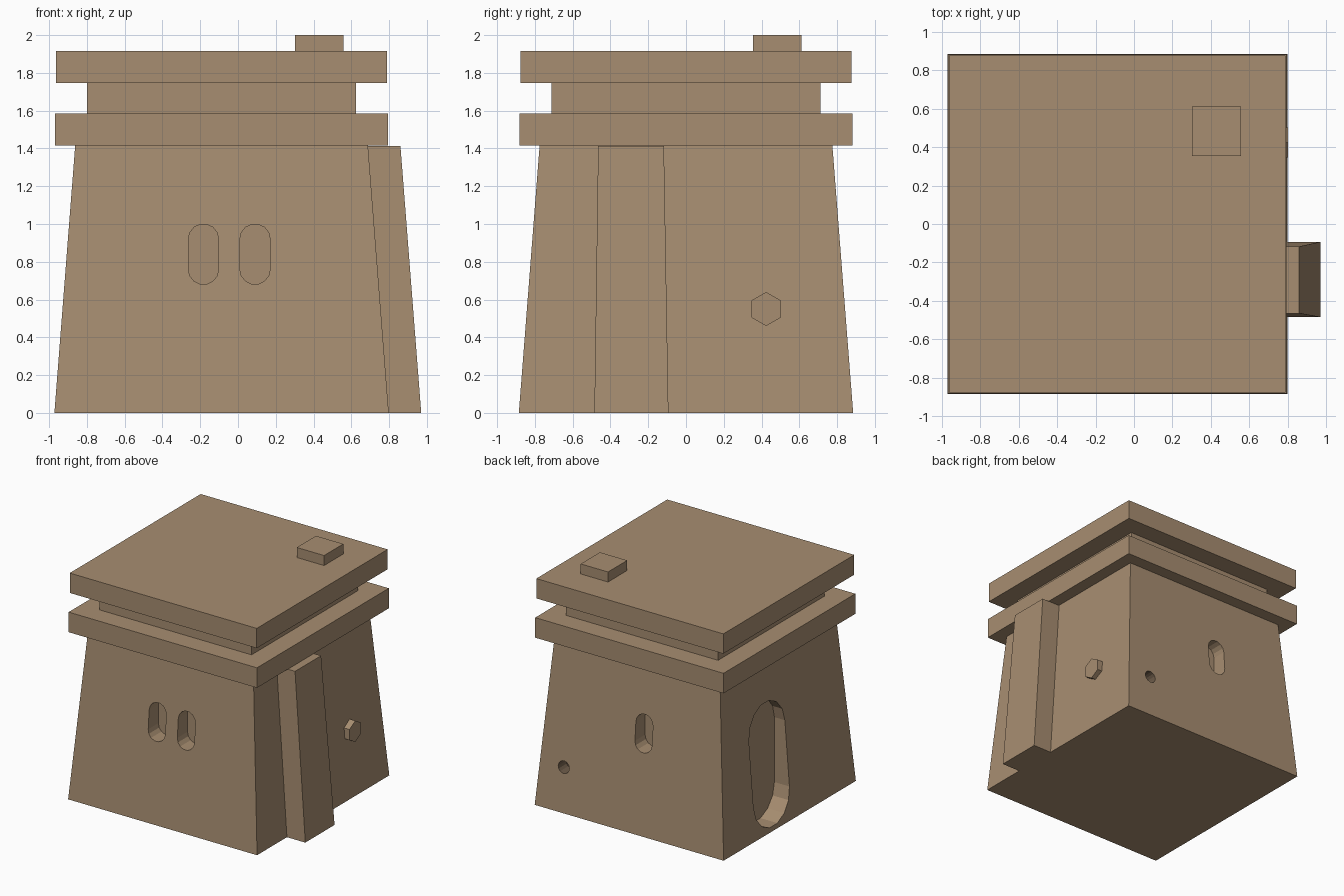
import bpy
import bmesh
from math import cos, sin, pi

if "Cube" in bpy.data.objects:
    bpy.data.objects.remove(bpy.data.objects["Cube"], do_unlink=True)

CX = -0.087  # centre line of the tower


def material(name, rgb):
    m = bpy.data.materials.new(name)
    m.use_nodes = True
    m.diffuse_color = (*rgb, 1)
    m.node_tree.nodes["Principled BSDF"].inputs["Base Color"].default_value = (*rgb, 1)
    return m


sandstone = material("sandstone", (0.39, 0.27, 0.165))
dark_stone = material("dark_stone", (0.16, 0.11, 0.07))


def loft(name, lower, upper, mat=sandstone):
    """Solid between two matching loops of points."""
    bm = bmesh.new()
    a = [bm.verts.new(p) for p in lower]
    b = [bm.verts.new(p) for p in upper]
    bm.faces.new(a)
    bm.faces.new(b)
    n = len(a)
    for i in range(n):
        j = (i + 1) % n
        bm.faces.new((a[i], a[j], b[j], b[i]))
    bmesh.ops.recalc_face_normals(bm, faces=bm.faces)
    mesh = bpy.data.meshes.new(name)
    bm.to_mesh(mesh)
    bm.free()
    mesh.materials.append(mat)
    ob = bpy.data.objects.new(name, mesh)
    bpy.context.collection.objects.link(ob)
    return ob


def rect(x0, x1, y0, y1, z):
    return [(x0, y0, z), (x1, y0, z), (x1, y1, z), (x0, y1, z)]


def square(half, z):
    return rect(CX - half, CX + half, -half, half, z)


def slot(u, z, radius, half_height, segs=7):
    """Upright slot outline; equal radius and half height give a circle."""
    straight = half_height - radius
    pts = []
    for i in range(segs + 1):
        t = pi * i / segs
        pts.append((u + radius * cos(t), z + straight + radius * sin(t)))
    for i in range(segs + 1):
        t = pi + pi * i / segs
        pts.append((u + radius * cos(t), z - straight + radius * sin(t)))
    if straight < 1e-6:
        pts = pts[:segs] + pts[segs + 1:-1]
    return pts


def prism(name, outline, axis, start, end, mat=sandstone):
    def place(d):
        return [(d, u, z) if axis == "x" else (u, d, z) for u, z in outline]
    return loft(name, place(start), place(end), mat)


# Tapered main body
body = loft("tower_body", square(0.885, 0), square(0.775, 1.415))

# Recessed openings: front window pair, back window, side doorway, round vent
cutters = [
    prism("front_window_cutter", slot(x, 0.84, 0.08, 0.16), "y", -1.1, -0.69)
    for x in (-0.183, 0.09)
]
cutters += [
    prism("back_window_cutter", slot(-0.18, 0.84, 0.08, 0.16), "y", 1.1, 0.69),
    prism("doorway_cutter", slot(0.214, 0.55, 0.24, 0.515), "x", -1.2, -0.81),
    prism("vent_cutter", slot(0.546, 0.375, 0.052, 0.052), "y", 1.1, 0.75, dark_stone),
]
body.data.materials.append(dark_stone)
bpy.context.view_layer.objects.active = body
for cutter in cutters:
    cutter.hide_render = True
    mod = body.modifiers.new("opening", "BOOLEAN")
    mod.operation = "DIFFERENCE"
    mod.solver = "EXACT"
    mod.material_mode = "TRANSFER"
    mod.object = cutter
    bpy.ops.object.modifier_apply(modifier=mod.name)
    bpy.data.objects.remove(cutter, do_unlink=True)

# Stacked roof slabs
for name, half, z0, z1 in (
    ("lower_cornice", 0.882, 1.415, 1.585),
    ("roof_neck", 0.713, 1.585, 1.747),
    ("roof_slab", 0.876, 1.747, 1.915),
):
    loft(name, square(half, z0), square(half, z1))

# Small block on the roof
loft("roof_block", rect(0.302, 0.558, 0.355, 0.612, 1.915), rect(0.302, 0.558, 0.355, 0.612, 2.0))

# Leaning buttress on the side wall
loft("side_buttress", rect(0.72, 0.97, -0.485, -0.093, 0), rect(0.61, 0.86, -0.465, -0.117, 1.413))

# Hexagonal stud on the side wall
hexagon = [(0.424 + 0.09 * sin(i * pi / 3), 0.55 + 0.09 * cos(i * pi / 3)) for i in range(6)]
prism("hexagonal_stud", hexagon, "x", 0.7, 0.802)
